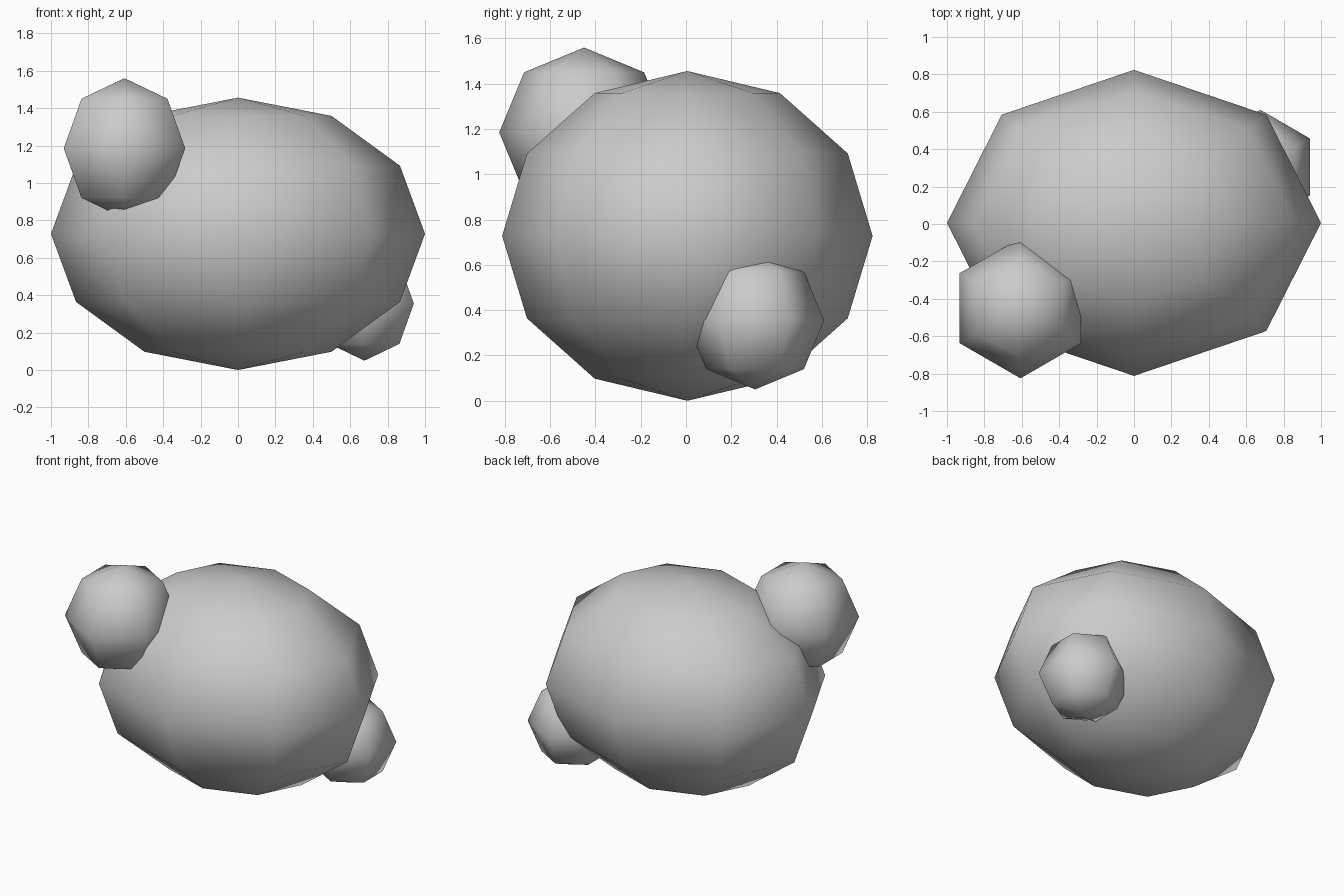
import bpy

if "Cube" in bpy.data.objects:
    bpy.data.objects.remove(bpy.data.objects["Cube"])

# One flat grey for everything
grey = bpy.data.materials.new("light grey")
grey.diffuse_color = (0.6, 0.6, 0.6, 1.0)
grey.use_nodes = True
grey.node_tree.nodes["Principled BSDF"].inputs["Base Color"].default_value = grey.diffuse_color


def ball(name, centre, radii, segments, rings):
    """Smooth-shaded low-poly ball, stretched to the given radii."""
    bpy.ops.mesh.primitive_uv_sphere_add(segments=segments, ring_count=rings,
                                         radius=1, location=centre)
    ob = bpy.context.object
    ob.name = name
    ob.scale = radii
    bpy.ops.object.transform_apply(location=False, rotation=False, scale=True)
    bpy.ops.object.shade_smooth()
    ob.data.materials.append(grey)
    return ob


# Large stretched body
ball("body", (0, 0.006, 0.728), (1, 0.818, 0.728), 8, 6)

# Small lumps: upper front left, and lower back right
ball("upper_lump", (-0.607, -0.45, 1.185), (0.375,) * 3, 6, 4)
ball("lower_lump", (0.676, 0.305, 0.355), (0.305,) * 3, 6, 4)
